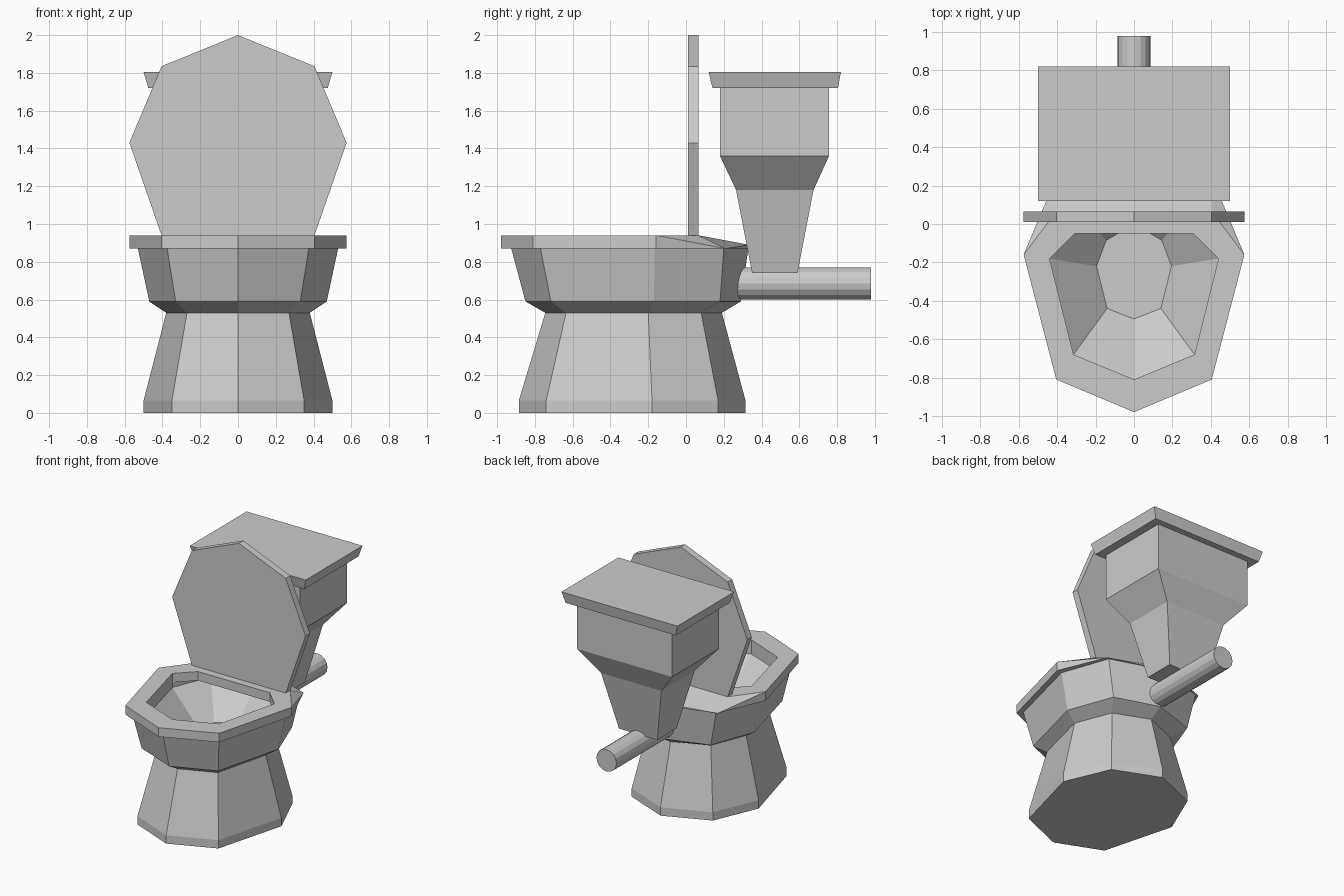
import bpy
import bmesh
from math import radians

if "Cube" in bpy.data.objects:
    bpy.data.objects.remove(bpy.data.objects["Cube"])


def finish(name, bm):
    bmesh.ops.remove_doubles(bm, verts=bm.verts, dist=0.0005)
    bmesh.ops.recalc_face_normals(bm, faces=bm.faces)
    mesh = bpy.data.meshes.new(name)
    bm.to_mesh(mesh)
    bm.free()
    obj = bpy.data.objects.new(name, mesh)
    bpy.context.collection.objects.link(obj)
    return obj


def loft(name, rings):
    """Skin equal-length rings of points and cap both ends."""
    bm = bmesh.new()
    loops = [[bm.verts.new(p) for p in ring] for ring in rings]
    n = len(loops[0])
    for a, b in zip(loops, loops[1:]):
        for i in range(n):
            j = (i + 1) % n
            bm.faces.new((a[i], a[j], b[j], b[i]))
    bm.faces.new(loops[0][::-1])
    bm.faces.new(loops[-1])
    return finish(name, bm)


def octagon(z, front, fx, fy, sx, sy, bx, by, back, z_corner=None, z_back=None):
    """Mirrored eight-point ring; the two rear heights can differ."""
    zc = z if z_corner is None else z_corner
    zb = z if z_back is None else z_back
    half = [(fx, fy, z), (sx, sy, z), (bx, by, zc)]
    return ([(0, front, z)] + half + [(0, back, zb)]
            + [(-x, y, h) for x, y, h in reversed(half)])


def rect(hx, y0, y1, z):
    return [(-hx, y0, z), (hx, y0, z), (hx, y1, z), (-hx, y1, z)]


# Pedestal, bowl, rim with sloping rear deck, and hollow interior
base = (-.885, .35, -.74, .5, -.18, .35, .17, .315)
rim = (-.98, .405, -.81, .575, -.16)
hole = (-.81, .315, -.68, .44, -.18, .31, -.05, -.05)
inner = (-.81, .315, -.68, .44, -.18, .32, .12, .22)
loft("bowl", [
    octagon(0, *base),
    octagon(.065, *base),
    octagon(.53, -.745, .27, -.635, .38, -.2, .27, .08, .19),
    octagon(.59, -.85, .33, -.715, .47, -.17, .34, .18, .29),
    octagon(.87, -.925, .375, -.77, .53, -.165, .40, .20, .33),
    octagon(.87, *rim, .42, .21, .335),
    octagon(.94, *rim, .42, .21, .335, .87, .89),
    octagon(.94, *rim, .405, .065, .065),
    octagon(.94, *hole),
    octagon(.87, *hole),
    octagon(.87, *inner),
    octagon(.83, *inner),
    octagon(.60, -.495, .14, -.44, .195, -.22, .145, -.085, 0),
])

# Raised seat cover: a flat seven-sided plate
half = [(.405, .94), (.575, 1.43), (.405, 1.835)]
outline = half + [(0, 2.0)] + [(-x, z) for x, z in reversed(half)]
loft("seat_cover", [[(x, y, z) for x, z in outline] for y in (.01, .065)])

# Water tank tapering down to the pipe
loft("tank", [
    rect(.165, .35, .59, .74),
    rect(.26, .265, .675, 1.18),
    rect(.41, .18, .757, 1.36),
    rect(.41, .18, .757, 1.73),
])
loft("tank_lid", [rect(.475, .14, .805, 1.72), rect(.5, .12, .82, 1.805)])

# Waste pipe
bpy.ops.mesh.primitive_cylinder_add(
    vertices=16, radius=.086, depth=.76,
    location=(0, .60, .685), rotation=(radians(90), 0, 0))
bpy.context.object.name = "pipe"
